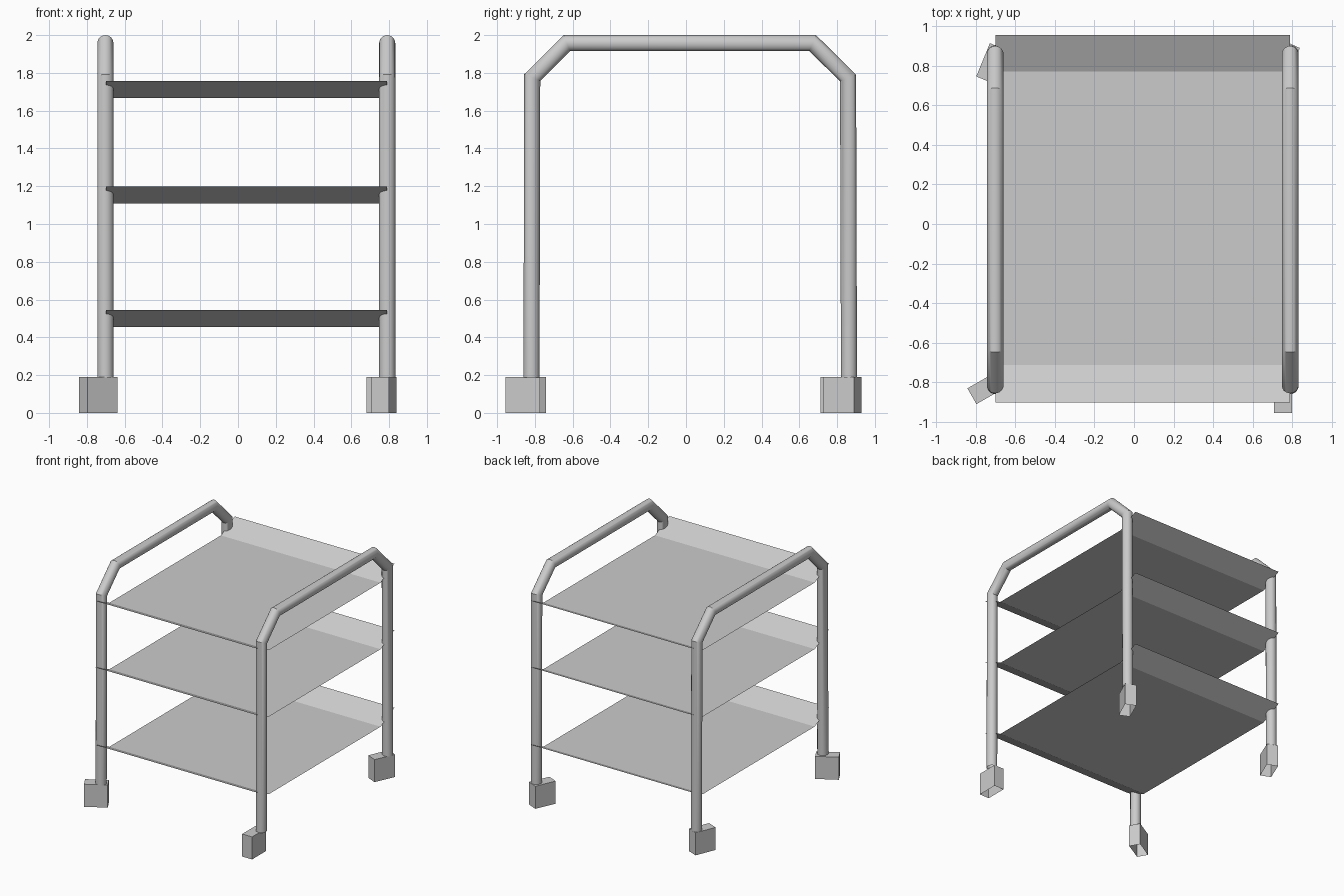
import bpy, bmesh
from math import sin, cos, pi, radians
from mathutils import Vector, Matrix

if "Cube" in bpy.data.objects:
    bpy.data.objects.remove(bpy.data.objects["Cube"])


def finish(bm, name, smooth=False):
    me = bpy.data.meshes.new(name)
    bm.to_mesh(me)
    bm.free()
    ob = bpy.data.objects.new(name, me)
    bpy.context.collection.objects.link(ob)
    if smooth:
        bpy.ops.object.select_all(action='DESELECT')
        ob.select_set(True)
        bpy.context.view_layer.objects.active = ob
        bpy.ops.object.shade_smooth_by_angle(angle=radians(30))
    return ob


# Bent tube side frame: mitred sweep along a path in the y-z plane
def tube_frame(name, x, path, r=0.0425, n=24):
    bm = bmesh.new()
    pts = [Vector((x, y, z)) for y, z in path]
    rings = []
    for i, p in enumerate(pts):
        a = (p - pts[i - 1]).normalized() if i else None
        b = (pts[i + 1] - p).normalized() if i < len(pts) - 1 else None
        a, b = a or b, b or a
        t = (a + b).normalized()
        side = Vector((0, -t.z, t.y)) / t.dot(a)
        rings.append([bm.verts.new(p + Vector((1, 0, 0)) * r * cos(2 * pi * k / n)
                                   + side * r * sin(2 * pi * k / n)) for k in range(n)])
    for r0, r1 in zip(rings, rings[1:]):
        for k in range(n):
            j = (k + 1) % n
            bm.faces.new((r0[k], r0[j], r1[j], r1[k]))
    bmesh.ops.recalc_face_normals(bm, faces=bm.faces[:])
    return finish(bm, name, True)


# Sheet shelf with raised front and back lips
def shelf(name, z):
    bm = bmesh.new()
    profile = [(-0.903, z + 0.09), (-0.713, z), (0.772, z), (0.956, z + 0.09)]
    rows = [[bm.verts.new((x, y, h)) for x in (-0.70, 0.788)] for y, h in profile]
    for a, b in zip(rows, rows[1:]):
        bm.faces.new((a[0], a[1], b[1], b[0]))
    return finish(bm, name)


# Swivelled caster box, open underneath
def caster(name, x, y, angle):
    bm = bmesh.new()
    bmesh.ops.create_cube(bm, size=1)
    bottom = [f for f in bm.faces if f.normal.z < -0.5]
    bmesh.ops.delete(bm, geom=bottom, context='FACES_ONLY')
    m = (Matrix.Translation((x, y, 0.095)) @ Matrix.Rotation(radians(angle), 4, 'Z')
         @ Matrix.Diagonal((0.182, 0.092, 0.19, 1)))
    bmesh.ops.transform(bm, matrix=m, verts=bm.verts)
    return finish(bm, name)


path = [(-0.818, 0.188), (-0.814, 1.775), (-0.631, 1.9575),
        (0.671, 1.9575), (0.858, 1.773), (0.863, 0.188)]
tube_frame("left_side_frame", -0.702, path)
tube_frame("right_side_frame", 0.790, path)

for label, z in (("lower", 0.455), ("middle", 1.108), ("upper", 1.668)):
    shelf(label + "_shelf", z)

caster("front_left_caster", -0.741, -0.826, 29.8)
caster("front_right_caster", 0.754, -0.864, 90)
caster("back_left_caster", -0.721, 0.813, 67.7)
caster("back_right_caster", 0.760, 0.826, 66)
